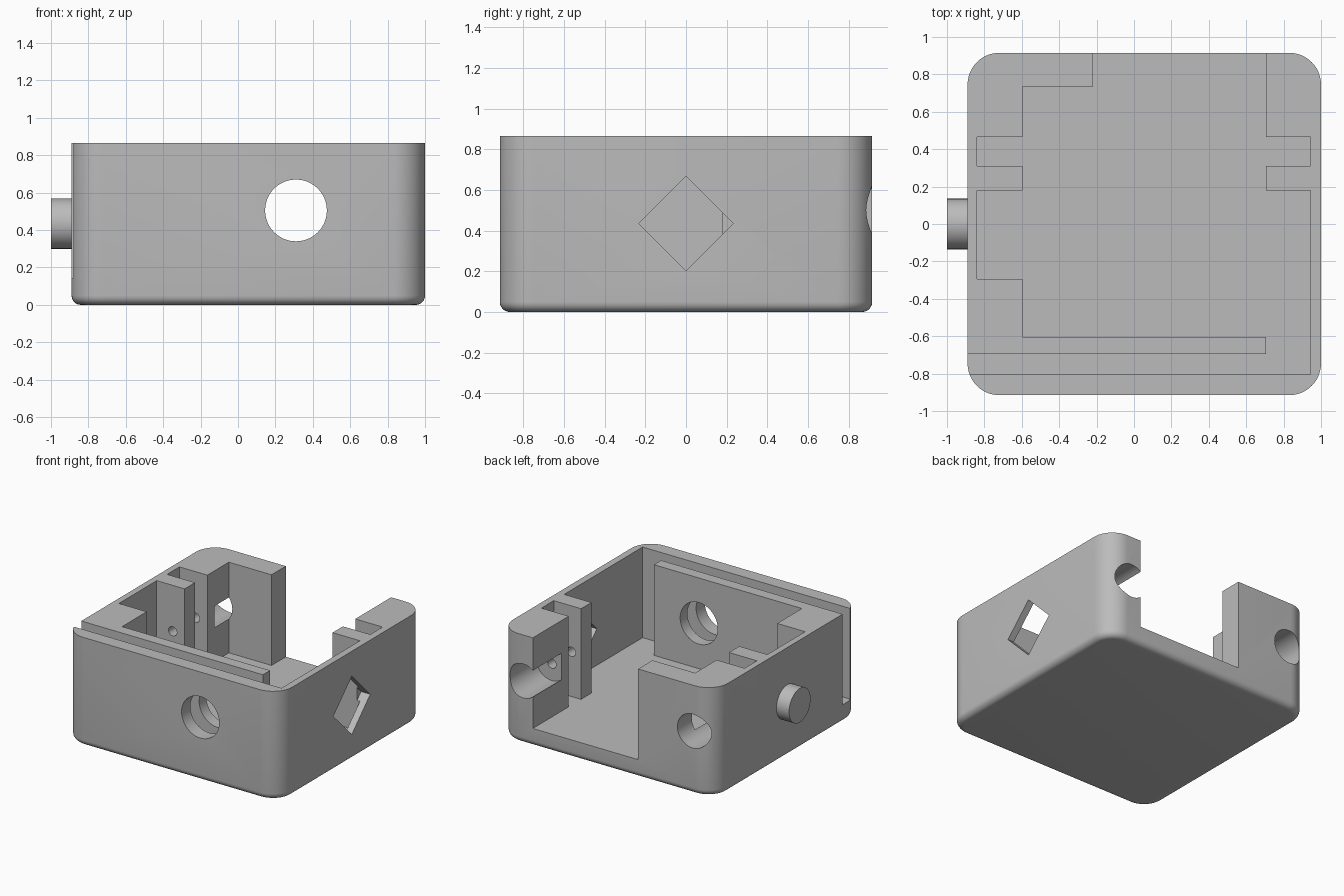
import bpy, bmesh
from math import radians, pi
from mathutils import Matrix, Vector

if "Cube" in bpy.data.objects:
    bpy.data.objects.remove(bpy.data.objects["Cube"], do_unlink=True)

TOP, FLOOR = 0.865, 0.145

grey = bpy.data.materials.new("plain_grey")
grey.use_nodes = True
grey.diffuse_color = (0.5, 0.5, 0.5, 1)
grey.node_tree.nodes["Principled BSDF"].inputs["Base Color"].default_value = (0.5, 0.5, 0.5, 1)


def finish(name, bm):
    bmesh.ops.recalc_face_normals(bm, faces=bm.faces)
    mesh = bpy.data.meshes.new(name)
    bm.to_mesh(mesh)
    bm.free()
    mesh.materials.append(grey)
    obj = bpy.data.objects.new(name, mesh)
    bpy.context.collection.objects.link(obj)
    return obj


def prism(name, outline, z0, z1):
    bm = bmesh.new()
    face = bm.faces.new([bm.verts.new((x, y, z0)) for x, y in outline])
    new = bmesh.ops.extrude_face_region(bm, geom=[face])["geom"]
    bmesh.ops.translate(bm, vec=(0, 0, z1 - z0),
                        verts=[v for v in new if isinstance(v, bmesh.types.BMVert)])
    return finish(name, bm)


def rod(name, start, end, radius, sides=64):
    """Cylinder between two points; four sides give a diamond bar."""
    a, b = Vector(start), Vector(end)
    turn = (b - a).to_track_quat("Z", "Y").to_matrix().to_4x4()
    bm = bmesh.new()
    bmesh.ops.create_cone(bm, cap_ends=True, segments=sides, radius1=radius, radius2=radius,
                          depth=(b - a).length, matrix=Matrix.Translation((a + b) / 2) @ turn)
    return finish(name, bm)


def activate(obj):
    bpy.ops.object.select_all(action="DESELECT")
    obj.select_set(True)
    bpy.context.view_layer.objects.active = obj


def cut(target, cutter):
    cutter.hide_render = True
    mod = target.modifiers.new("cut", "BOOLEAN")
    mod.operation, mod.solver, mod.object = "DIFFERENCE", "EXACT", cutter
    activate(target)
    bpy.ops.object.modifier_apply(modifier=mod.name)
    bpy.data.objects.remove(cutter, do_unlink=True)


# Housing block with rounded upright corners and a soft bottom edge
bm = bmesh.new()
bmesh.ops.create_cube(bm, size=1, matrix=Matrix.Translation((0.055, 0, TOP / 2))
                      @ Matrix.Diagonal((1.89, 1.83, TOP, 1)))
upright = [e for e in bm.edges if abs(e.verts[0].co.z - e.verts[1].co.z) > 0.1]
bmesh.ops.bevel(bm, geom=upright, offset=0.17, segments=12, profile=0.5, affect="EDGES")
rim = [e for e in bm.edges if all(v.co.z < 0.001 for v in e.verts)]
bmesh.ops.bevel(bm, geom=rim, offset=0.05, segments=6, profile=0.5, affect="EDGES")
housing = finish("housing", bm)

# Cavity with lid slot, ribs, side pockets and rear opening
cavity = [(-1.1, -0.805), (0.945, -0.805), (0.945, 0.18), (0.705, 0.18), (0.705, 0.31),
          (0.945, 0.31), (0.945, 0.465), (0.705, 0.465), (0.705, 1.1), (-0.22, 1.1),
          (-0.22, 0.735), (-0.595, 0.735), (-0.595, 0.465), (-0.84, 0.465), (-0.84, 0.31),
          (-0.595, 0.31), (-0.595, 0.18), (-0.84, 0.18), (-0.84, -0.295), (-0.595, -0.295),
          (-0.595, -0.605), (0.705, -0.605), (0.705, -0.695), (-1.1, -0.695)]
cut(housing, prism("cavity_cutter", cavity, FLOOR, 1.1))

# Round front window through both front walls
cut(housing, rod("window_cutter", (0.31, -1.1, 0.505), (0.31, -0.5, 0.505), 0.165))

# Rear screw holes: wide counterbore, then a thin hole through the rib
for x in (-0.70, 0.79):
    cut(housing, rod("counterbore_cutter", (x, 1.1, 0.5), (x, 0.555, 0.5), 0.135))
    cut(housing, rod("screw_cutter", (x, 0.6, 0.5), (x, 0.1, 0.5), 0.037, 24))

# Diamond socket in the right wall
cut(housing, rod("diamond_cutter", (0.92, 0, 0.435), (1.1, 0, 0.435), 0.231, 4))

# Round peg on the opposite wall
peg = rod("peg", (-0.87, 0, 0.435), (-1.0, 0, 0.435), 0.135)

for obj in (housing, peg):
    activate(obj)
    bpy.ops.object.shade_smooth_by_angle(angle=radians(30))
